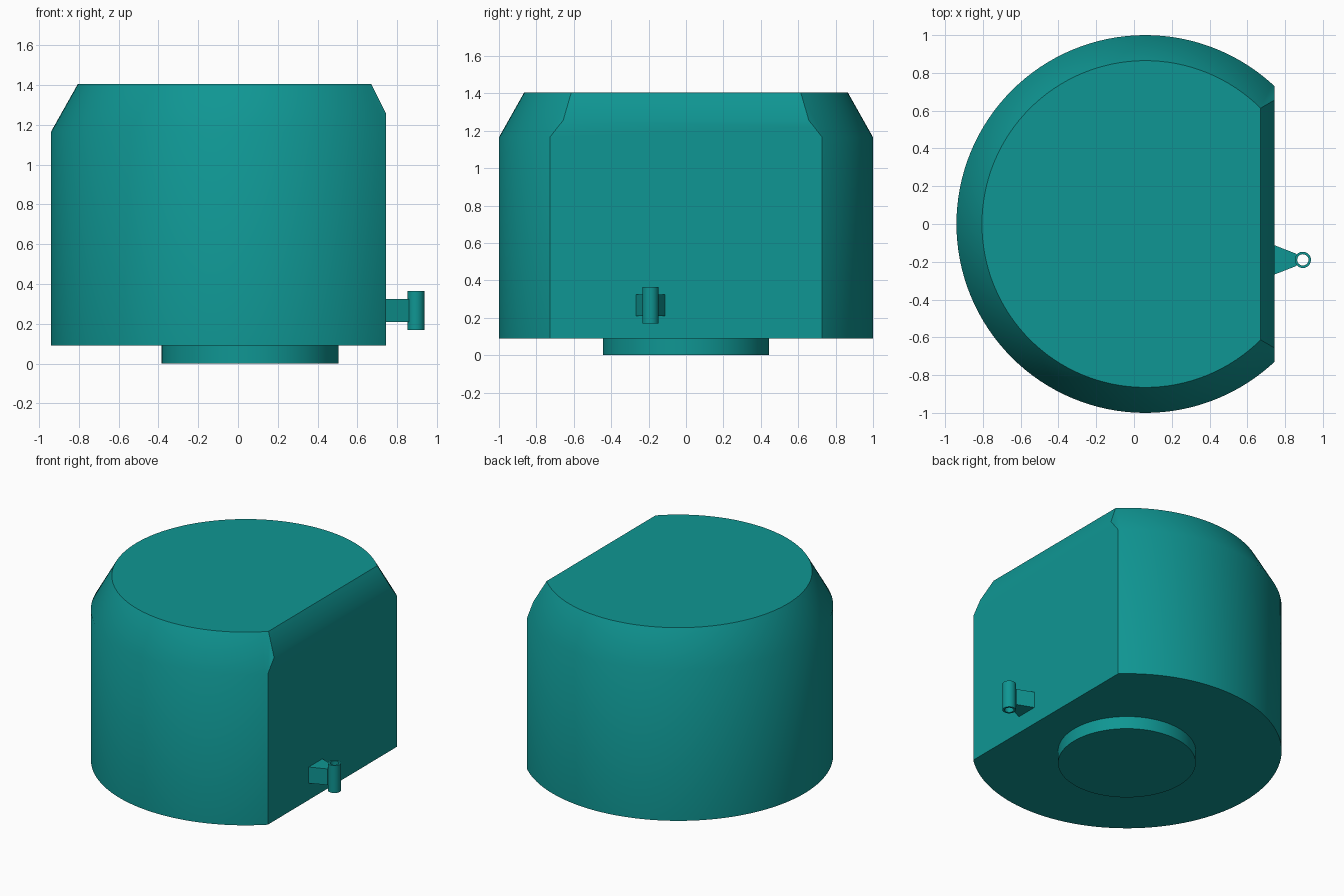
import bpy, bmesh, math
from mathutils import Vector

if "Cube" in bpy.data.objects:
    bpy.data.objects.remove(bpy.data.objects["Cube"], do_unlink=True)

TEAL = (0.0048, 0.305, 0.292, 1)
teal = bpy.data.materials.new("teal")
teal.use_nodes = True
teal.diffuse_color = TEAL
teal.node_tree.nodes["Principled BSDF"].inputs["Base Color"].default_value = TEAL

AXIS_X = 0.06  # centre of the round body
FLAT_X = 0.745  # position of the flat side


def finish(name, bm):
    """Turn a bmesh into a teal object, smooth except at sharp edges."""
    bmesh.ops.recalc_face_normals(bm, faces=bm.faces)
    mesh = bpy.data.meshes.new(name)
    bm.to_mesh(mesh)
    bm.free()
    mesh.materials.append(teal)
    obj = bpy.data.objects.new(name, mesh)
    bpy.context.collection.objects.link(obj)
    bpy.ops.object.select_all(action="DESELECT")
    obj.select_set(True)
    bpy.context.view_layer.objects.active = obj
    bpy.ops.object.shade_smooth_by_angle(angle=math.radians(30))
    return obj


def lathe(profile, cx, cy, segments, closed=False):
    """Revolve (radius, z) points; cap the ends, or join them if closed."""
    bm = bmesh.new()
    turns = [2 * math.pi * i / segments for i in range(segments)]
    rings = [[bm.verts.new((cx + r * math.cos(a), cy + r * math.sin(a), z)) for a in turns]
             for r, z in profile]
    pairs = list(zip(rings, rings[1:]))
    if closed:
        pairs.append((rings[-1], rings[0]))
    else:
        bm.faces.new(rings[0])
        bm.faces.new(rings[-1])
    for low, high in pairs:
        for i in range(segments):
            j = (i + 1) % segments
            bm.faces.new((low[i], low[j], high[j], high[i]))
    return bm


def slice_off(bm, point, normal):
    """Cut away everything beyond a plane and close the cut."""
    cut = bmesh.ops.bisect_plane(bm, geom=bm.verts[:] + bm.edges[:] + bm.faces[:],
                                 plane_co=point, plane_no=normal, clear_outer=True)
    edges = [e for e in cut["geom_cut"] if isinstance(e, bmesh.types.BMEdge)]
    bmesh.ops.edgeloop_fill(bm, edges=edges)


# Body: chamfered drum with one flat side and a bevel above the flat
body = lathe([(1.0, 0.09), (1.0, 1.165), (0.865, 1.405)], AXIS_X, 0, 128)
slice_off(body, Vector((FLAT_X, 0, 0)), Vector((1, 0, 0)))
slice_off(body, Vector((FLAT_X, 0, 1.255)), Vector((0.15, 0, 0.075)).normalized())
finish("body", body)

# Round foot below the body
finish("foot", lathe([(0.445, 0), (0.445, 0.09)], AXIS_X, 0, 96))

# Tapered bracket on the flat side
bracket = bmesh.new()
outline = [(FLAT_X, -0.267), (0.86, -0.222), (0.86, -0.158), (FLAT_X, -0.113)]
base = bracket.faces.new([bracket.verts.new((x, y, 0.21)) for x, y in outline])
top = bmesh.ops.extrude_face_region(bracket, geom=[base])["geom"]
bmesh.ops.translate(bracket, vec=(0, 0, 0.115),
                    verts=[v for v in top if isinstance(v, bmesh.types.BMVert)])
finish("bracket", bracket)

# Open upright tube at the tip of the bracket
finish("tube", lathe([(0.043, 0.17), (0.043, 0.365), (0.03, 0.365), (0.03, 0.17)],
                     0.894, -0.19, 32, closed=True))
